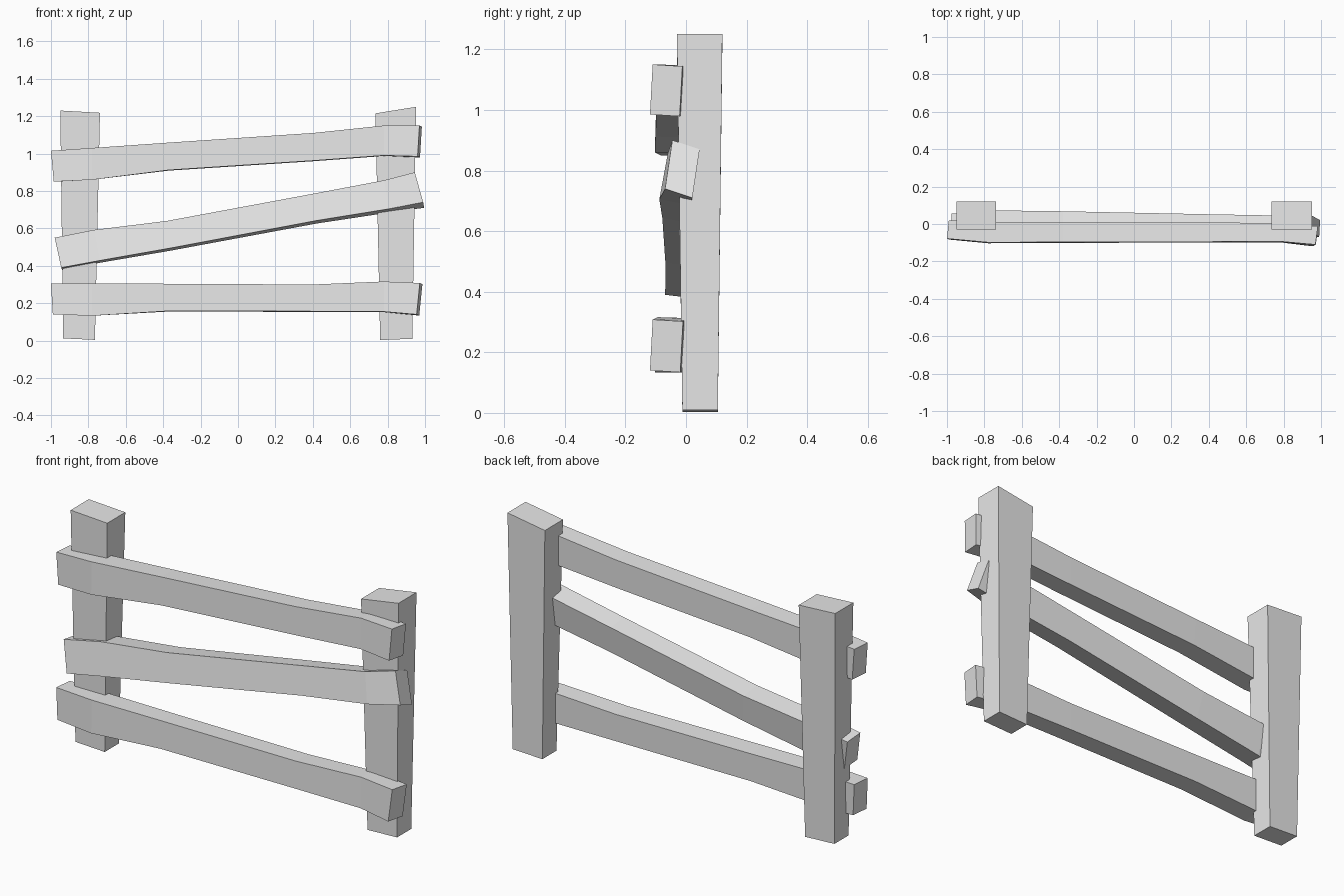
import bpy, bmesh

default = bpy.data.objects.get("Cube")
if default:
    bpy.data.objects.remove(default, do_unlink=True)

# Single grey material
GREY = (0.8, 0.8, 0.8, 1)
grey = bpy.data.materials.new("plain_grey")
grey.use_nodes = True
grey.diffuse_color = GREY
grey.node_tree.nodes["Principled BSDF"].inputs["Base Color"].default_value = GREY


def loft(name, sections):
    """Skin a row of four-cornered sections into a closed, flat-shaded beam."""
    bm = bmesh.new()
    rings = [[bm.verts.new(p) for p in s] for s in sections]
    for a, b in zip(rings, rings[1:]):
        for i in range(4):
            j = (i + 1) % 4
            bm.faces.new((a[i], a[j], b[j], b[i]))
    bm.faces.new(rings[0])
    bm.faces.new(rings[-1])
    bmesh.ops.recalc_face_normals(bm, faces=bm.faces)
    mesh = bpy.data.meshes.new(name)
    bm.to_mesh(mesh)
    bm.free()
    mesh.materials.append(grey)
    obj = bpy.data.objects.new(name, mesh)
    bpy.context.collection.objects.link(obj)


def post_section(x0, x1, y0, y1, z0, z1):
    """Level in y, sloping from z0 to z1 along x."""
    return [(x0, y0, z0), (x1, y0, z1), (x1, y1, z1), (x0, y1, z0)]


def rail_section(xt, xb, zt, zb, front, back, lean=0.0, drop=0.0, skew=0.0):
    """lean moves the foot forward, drop lowers the back, skew shifts it in x."""
    return [(xt, front, zt), (xb, front - lean, zb),
            (xb + skew, back - lean, zb - drop), (xt + skew, back, zt - drop)]


# Posts, wider at the top with crooked cuts
loft("right_post", [post_section(-.935, -.765, -.012, .105, .012, .004),
                    post_section(-.95, -.738, -.03, .12, 1.23, 1.218)])
loft("left_post", [post_section(.76, .932, -.012, .105, .003, .01),
                   post_section(.735, .952, -.03, .12, 1.215, 1.25)])

# Bent rails: top x, bottom x, top z, bottom z, front y, back y, then twist
loft("top_rail", [
    rail_section(-1, -.985, 1.015, .85, -.078, .02, .005, 0, .01),
    rail_section(-.78, -.78, 1.03, .86, -.098, .01, .005),
    rail_section(-.38, -.37, 1.058, .912, -.097, .01, .004, .003),
    rail_section(.4, .4, 1.11, .962, -.095, .008, .004, .003),
    rail_section(.78, .78, 1.15, .99, -.093, .005, .005, .003),
    rail_section(.97, .96, 1.15, .985, -.11, -.012, .009, .006, .013)])

loft("middle_rail", [
    rail_section(-.98, -.945, .55, .39, -.045, .055, .025, .012, .005),
    rail_section(-.77, -.74, .592, .428, -.04, .073, .027, .012),
    rail_section(-.38, -.36, .64, .495, -.043, .068, .025, .014),
    rail_section(.4, .42, .785, .642, -.053, .052, .025, .016),
    rail_section(.78, .81, .857, .705, -.06, .045, .028, .02),
    rail_section(.945, .99, .9, .74, -.045, .045, .024, .03, .005)])

loft("bottom_rail", [
    rail_section(-1, -.99, .305, .14, -.078, .02, .005, 0, .01),
    rail_section(-.78, -.78, .305, .133, -.098, .01, .005),
    rail_section(-.38, -.38, .304, .158, -.097, .01, .004, .003),
    rail_section(.4, .4, .3, .157, -.095, .008, .004, .003),
    rail_section(.78, .78, .316, .155, -.093, .005, .005, .003),
    rail_section(.972, .955, .308, .14, -.11, -.01, .009, .006, .014)])
